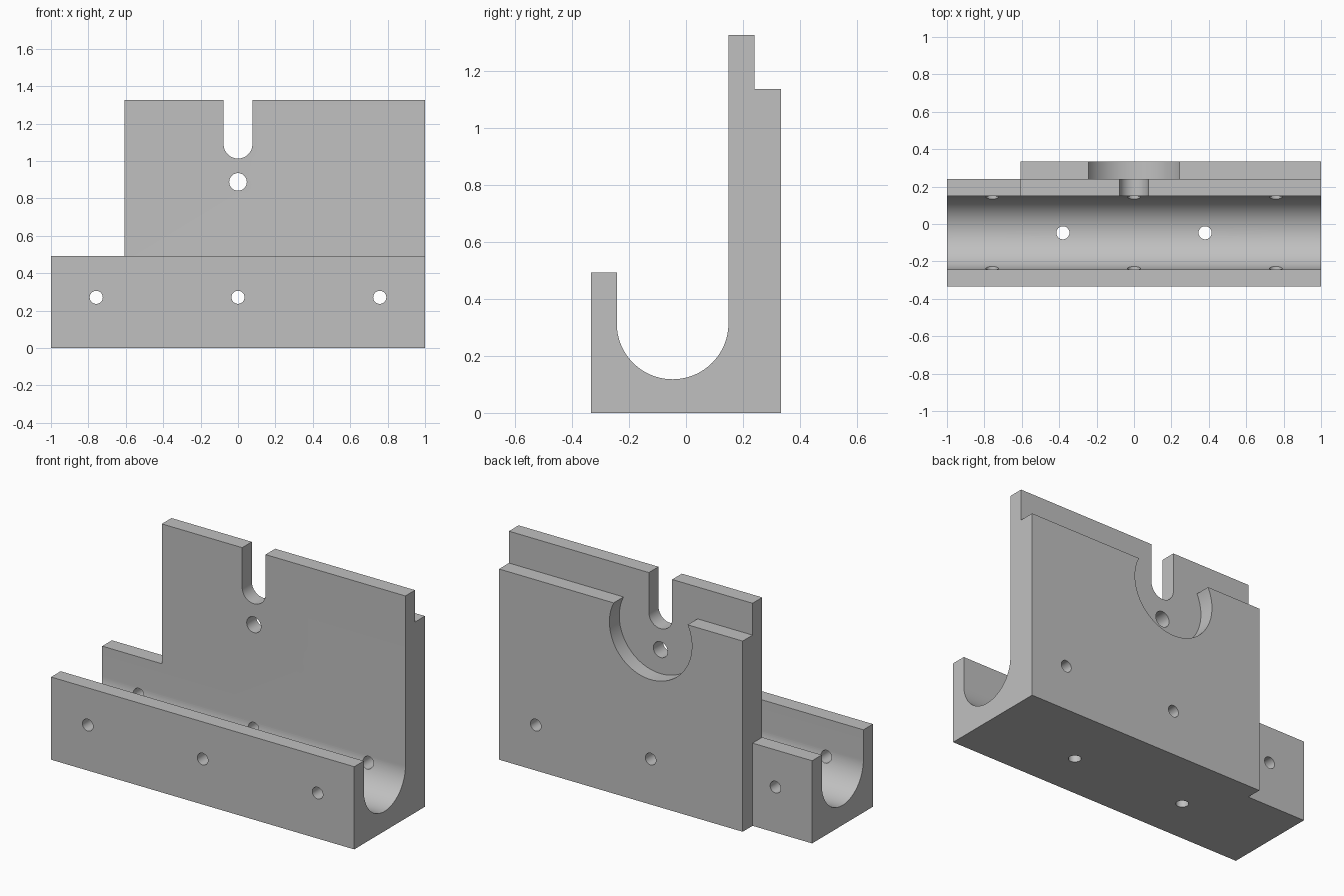
import bpy
from math import sin, cos, pi, radians
from mathutils import Vector

if "Cube" in bpy.data.objects:
    bpy.data.objects.remove(bpy.data.objects["Cube"], do_unlink=True)

grey = bpy.data.materials.new("machined grey")
grey.use_nodes = True
grey.diffuse_color = (0.53, 0.53, 0.53, 1)
grey.node_tree.nodes["Principled BSDF"].inputs["Base Color"].default_value = (0.53, 0.53, 0.53, 1)

AXES = {"X": lambda a, b, t: (t, a, b),
        "Y": lambda a, b, t: (a, t, b),
        "Z": lambda a, b, t: (a, b, t)}


def arc(ca, cb, r, start, end, n=48):
    """Points on an arc, angles in degrees."""
    steps = [radians(start + (end - start) * i / n) for i in range(n + 1)]
    return [(ca + r * cos(t), cb + r * sin(t)) for t in steps]


def prism(name, outline, axis, lo, hi):
    """Extrude a closed outline along an axis."""
    n = len(outline)
    place = AXES[axis]
    verts = [place(a, b, t) for t in (lo, hi) for a, b in outline]
    faces = [list(range(n))[::-1], list(range(n, 2 * n))]
    faces += [(i, (i + 1) % n, n + (i + 1) % n, n + i) for i in range(n)]
    # Flip the winding when the outline and axis make it inside out
    area = sum(outline[i - 1][0] * outline[i][1] - outline[i][0] * outline[i - 1][1] for i in range(n))
    if (area < 0) != (axis == "Y"):
        faces = [f[::-1] for f in faces]
    mesh = bpy.data.meshes.new(name)
    mesh.from_pydata(verts, [], faces)
    mesh.materials.append(grey)
    obj = bpy.data.objects.new(name, mesh)
    bpy.context.collection.objects.link(obj)
    return obj


def rect(a0, b0, a1, b1):
    return [(a0, b0), (a1, b0), (a1, b1), (a0, b1)]


def disc(a, b, r, n=48):
    return arc(a, b, r, 0, 360, n)[:-1]


# Main body: stepped back wall, round-bottomed trough, low front wall
trough_y, trough_z, trough_r = -0.047, 0.314, 0.196
low_top, step_y, step_x = 0.493, 0.24, -0.607
plate_top, wall_top = 1.137, 1.327
profile = [(-0.333, 0), (0.333, 0), (0.333, plate_top), (step_y, plate_top),
           (step_y, wall_top), (trough_y + trough_r, wall_top)]
profile += arc(trough_y, trough_z, trough_r, 0, -180, 64)
profile += [(trough_y - trough_r, low_top), (-0.333, low_top)]
body = prism("bracket_body", profile, "X", -1, 1)

# Cut-away right end: lowered wall and missing back plate
cutters = [prism("end_height_cut", rect(-2, low_top, step_x, 2), "Y", 0, 1),
           prism("end_plate_cut", rect(-2, step_y, step_x, 1), "Z", -1, 2)]

# Round pocket in the back plate, slot and hole in the wall
cutters.append(prism("back_pocket_cut", disc(0, 1.017, 0.272, 96), "Y", step_y, 1))
slot = arc(0, 1.09, 0.077, 180, 360, 32) + [(0.077, 2), (-0.077, 2)]
cutters.append(prism("slot_cut", slot, "Y", 0, 1))
cutters.append(prism("wall_hole_cut", disc(0, 0.888, 0.047), "Y", 0, 1))

# Cross holes through both walls, drain holes through the floor
for x in (-0.758, 0, 0.758):
    cutters.append(prism("cross_hole_cut", disc(x, 0.271, 0.035), "Y", -1, 1))
for x in (-0.38, 0.38):
    cutters.append(prism("floor_hole_cut", disc(x, trough_y, 0.035), "Z", -1, 0.4))

bpy.context.view_layer.objects.active = body
body.select_set(True)
for cutter in cutters:
    cutter.hide_render = True
    mod = body.modifiers.new(cutter.name, "BOOLEAN")
    mod.operation = "DIFFERENCE"
    mod.solver = "EXACT"
    mod.object = cutter
    bpy.ops.object.modifier_apply(modifier=mod.name)
    bpy.data.objects.remove(cutter, do_unlink=True)

bpy.ops.object.shade_smooth_by_angle(angle=radians(30))
